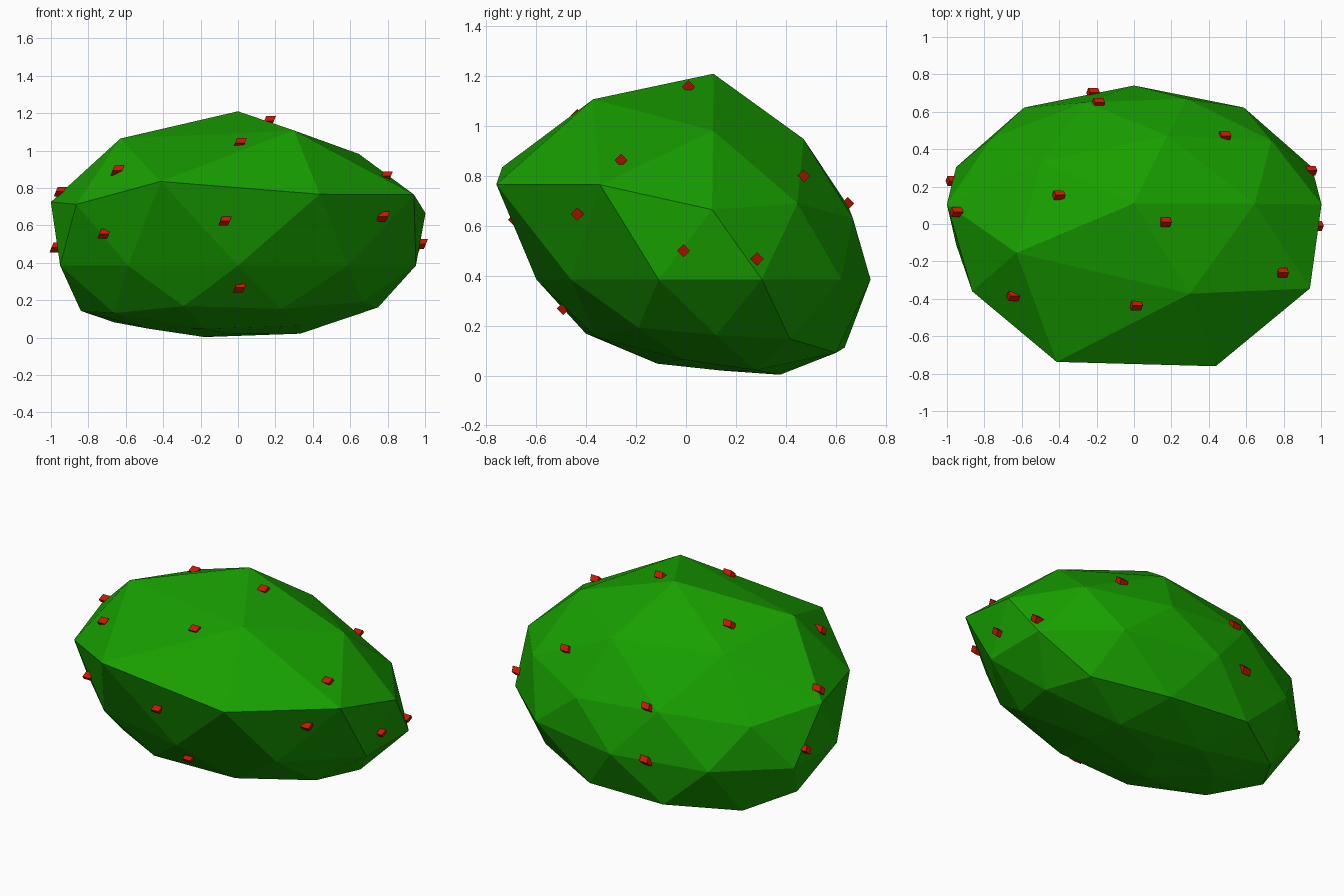
import bpy
import bmesh
from math import radians
from mathutils import Matrix, Vector
from mathutils.bvhtree import BVHTree

default = bpy.data.objects.get("Cube")
if default:
    bpy.data.objects.remove(default, do_unlink=True)


def make_material(name, colour):
    mat = bpy.data.materials.new(name)
    mat.use_nodes = True
    mat.diffuse_color = colour
    mat.node_tree.nodes["Principled BSDF"].inputs["Base Color"].default_value = colour
    return mat


def make_object(name, bm, mat):
    mesh = bpy.data.meshes.new(name)
    bm.to_mesh(mesh)
    bm.free()
    mesh.materials.append(mat)
    obj = bpy.data.objects.new(name, mesh)
    bpy.context.collection.objects.link(obj)
    return obj


def shape_crown(p):
    """Upper half: swollen, with the front rim pulled forward and up."""
    front, back = max(0, -p.y), max(0, p.y)
    pull, lean = front * p.z, back * p.z
    widen = 1 + pull * (1.3 - 1.1 * abs(p.x) + 0.3 * p.x) - 0.25 * lean
    x = p.x * (1 + 0.27 * p.z) * widen
    x += 0.065 * min(0, p.x) * p.z * (1 - 2 * abs(p.y))
    y = 0.1 + 0.01 * p.z - 0.03 * p.y ** 2 + 0.67 * p.y
    y += 0.1 * lean * p.z - 0.82 * front * pull * (1.12 - 0.45 * p.z ** 2)
    z = 0.385 + p.z * (0.63 + 0.195 * p.z ** 5) - 0.04 * p.x * p.z ** 3
    z += pull * (0.2 * p.z ** 2 + 0.26 * front) - 0.1 * lean
    return Vector((x, y, z))


def shape_base(p):
    """Lower half: shallow, flattened and sunk towards the back."""
    depth = -p.z
    x = p.x * (1 - 0.18 * depth + 0.2 * depth * p.y ** 2) - 0.04 * depth
    y = 0.1 + 0.04 * depth - 0.03 * p.y ** 2 + (0.67 - 0.25 * depth) * p.y
    y += depth * p.y ** 3 * (0.16 + 0.09 * p.y)
    z = max(0.385 - 0.63 * depth + 0.237 * depth ** 2, 0.02)
    z += 0.2 * p.x ** 2 * depth ** 3 + 0.1 * p.x * depth * (1 - depth)
    z -= depth * (0.06 * p.y + 0.1 * abs(p.x) * max(0, p.y))
    return Vector((x, y, max(z, 0.003)))


leaf_green = make_material("leaf green", (0.009, 0.35, 0.0, 1))
berry_red = make_material("berry red", (0.6, 0.008, 0.0, 1))

# Faceted bush body
bm = bmesh.new()
bmesh.ops.create_icosphere(bm, subdivisions=2, radius=1)
for v in bm.verts:
    v.co = shape_crown(v.co) if v.co.z > -0.001 else shape_base(v.co)
bmesh.ops.recalc_face_normals(bm, faces=bm.faces)
surface = BVHTree.FromBMesh(bm)
make_object("bush_body", bm, leaf_green)

# Berries: small slanted blocks half sunk into the leaves
berry_spots = [
    (0.17, 0.01, 1.17), (0.01, -0.44, 1.05), (-0.65, -0.39, 0.9),
    (0.79, -0.26, 0.86), (-0.96, 0.06, 0.79), (-0.41, 0.16, 1.09),
    (0.48, 0.46, 0.79), (-0.19, 0.68, 0.71), (-0.22, 0.71, 0.39),
    (0.95, 0.29, 0.47), (0.98, -0.01, 0.5), (-0.98, 0.23, 0.48),
    (0.77, -0.43, 0.65), (-0.07, -0.7, 0.62), (-0.74, -0.46, 0.545),
    (0.01, -0.49, 0.27),
]
slant = Matrix.Identity(4)
slant[0][2] = 0.4
block = (slant @ Matrix.Rotation(radians(45), 4, 'X')
         @ Matrix.Diagonal((0.052, 0.037, 0.037, 1)))
bm = bmesh.new()
for spot in berry_spots:
    location, normal, _, _ = surface.find_nearest(Vector(spot))
    place = Matrix.Translation(location + normal * 0.006)
    bmesh.ops.create_cube(bm, size=1, matrix=place @ block)
make_object("berries", bm, berry_red)
